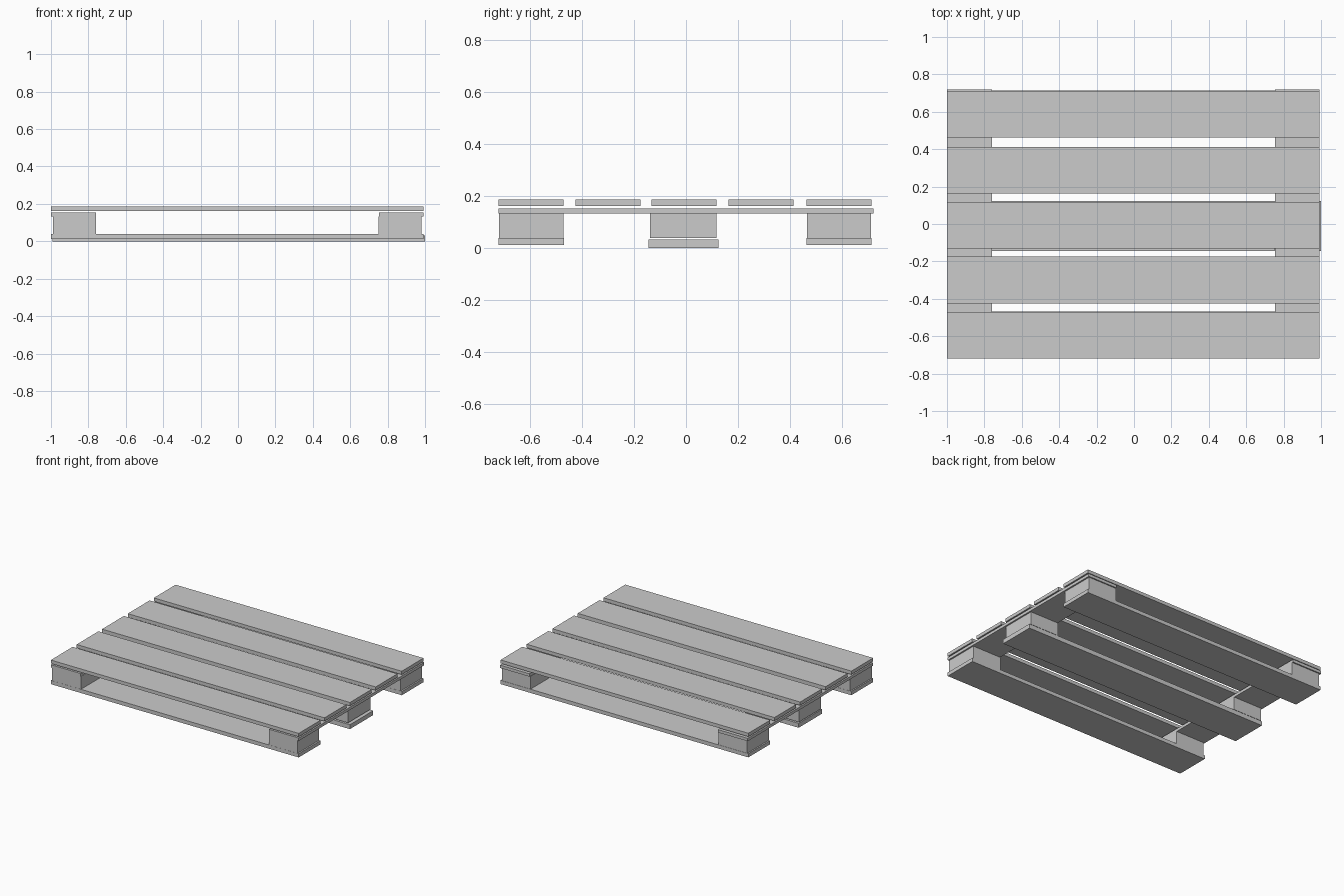
import bpy

if "Cube" in bpy.data.objects:
    bpy.data.objects.remove(bpy.data.objects["Cube"])


def board(name, x, y, z):
    """Box spanning the given (min, max) ranges."""
    spans = (x, y, z)
    bpy.ops.mesh.primitive_cube_add(size=1, location=[(a + b) / 2 for a, b in spans])
    ob = bpy.context.object
    ob.name = name
    ob.scale = [b - a for a, b in spans]
    bpy.ops.object.transform_apply(location=False, rotation=False, scale=True)
    return ob


# Five deck slats running along x
for i, y0 in enumerate((-0.72, -0.424, -0.132, 0.163, 0.462)):
    board(f"deck_slat_{i + 1}", (-1.0, 0.992), (y0, y0 + 0.25), (0.162, 0.187))

# Two cross boards under the deck, one at each end
for side, x in (("left", (-1.0, -0.76)), ("right", (0.754, 0.992))):
    board(f"cross_board_{side}", x, (-0.72, 0.72), (0.132, 0.153))

# Three runners, each carrying a spacer block at both ends
runners = (
    ("front", (-1.0, 0.992), (-0.72, -0.469), (0.012, 0.039), (-0.719, -0.47)),
    ("middle", (-0.992, 1.0), (-0.144, 0.124), (0.0, 0.032), (-0.138, 0.118)),
    ("back", (-1.0, 0.992), (0.463, 0.713), (0.012, 0.039), (0.464, 0.711)),
)
for name, x, y, z, block_y in runners:
    board(f"runner_{name}", x, y, z)
    for side, block_x in (("left", (-0.99, -0.758)), ("right", (0.751, 0.981))):
        board(f"block_{name}_{side}", block_x, block_y, (0.038, 0.132))
